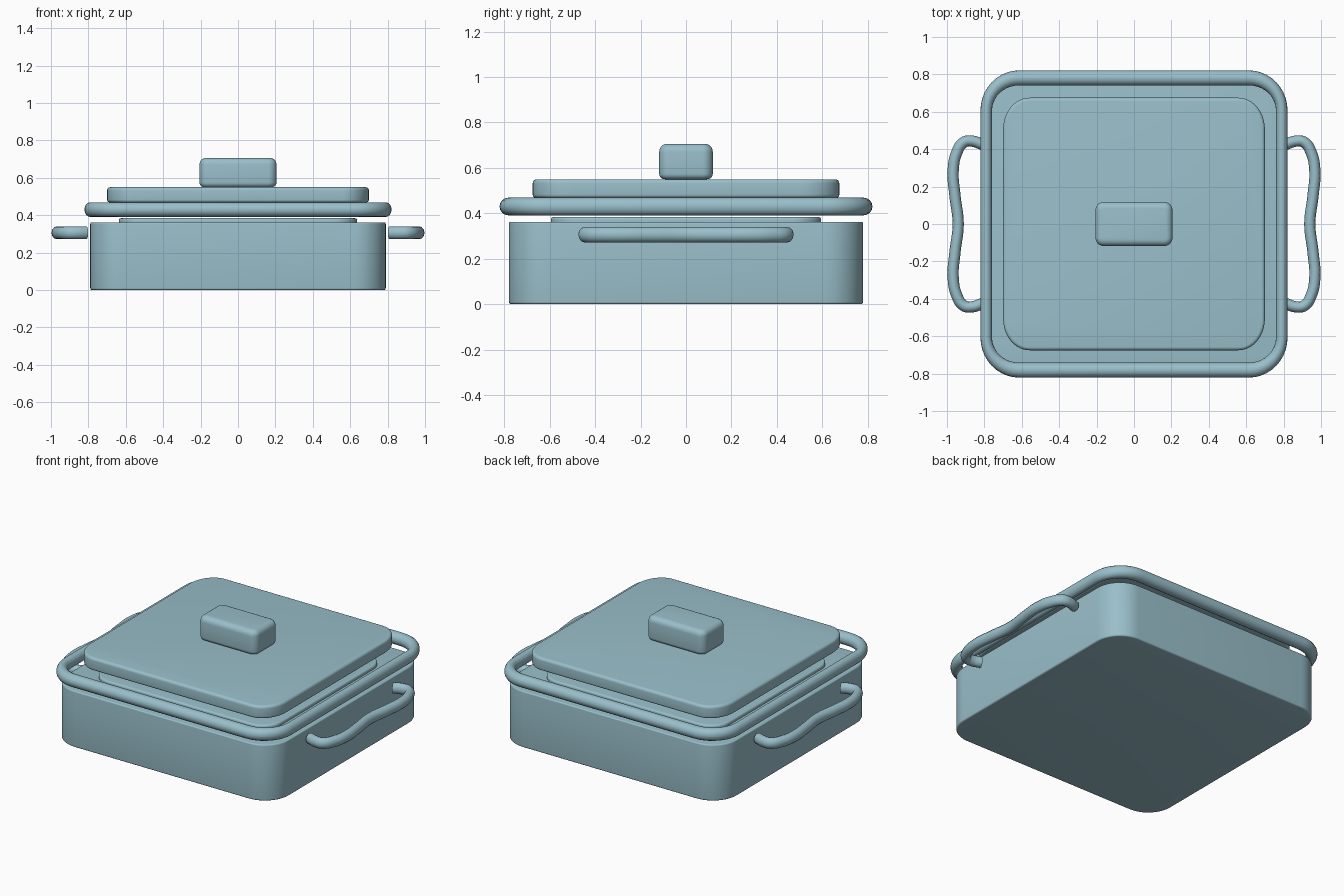
import bpy, bmesh
from math import sin, cos, pi, radians

cube = bpy.data.objects.get("Cube")
if cube:
    bpy.data.objects.remove(cube)

BLUE = (0.32, 0.52, 0.59, 1)
enamel = bpy.data.materials.new("pale_blue_enamel")
enamel.use_nodes = True
enamel.diffuse_color = BLUE
enamel.node_tree.nodes["Principled BSDF"].inputs["Base Color"].default_value = BLUE


def finish(obj):
    obj.data.materials.clear()
    obj.data.materials.append(enamel)
    bpy.ops.object.select_all(action='DESELECT')
    obj.select_set(True)
    bpy.context.view_layer.objects.active = obj
    bpy.ops.object.shade_smooth_by_angle(angle=radians(35))


def rounded_outline(hx, hy, rx, ry, steps=10):
    """Rectangle of half sizes hx, hy with elliptical corners."""
    points = []
    for quarter, (sx, sy) in enumerate([(1, 1), (-1, 1), (-1, -1), (1, -1)]):
        for i in range(steps + 1):
            a = (quarter + i / steps) * pi / 2
            points.append((sx * (hx - rx) + rx * cos(a), sy * (hy - ry) + ry * sin(a)))
    return points


def loft(name, hx, hy, rx, ry, section, closed=False):
    """Join outlines offset by (dx, dy) at height z; cap the ends unless closed."""
    bm = bmesh.new()
    loops = []
    for dx, dy, z in section:
        outline = rounded_outline(hx + dx, hy + dy, rx + dx, ry + dy)
        loops.append([bm.verts.new((x, y, z)) for x, y in outline])
    pairs = list(zip(loops, loops[1:]))
    if closed:
        pairs.append((loops[-1], loops[0]))
    else:
        bm.faces.new(loops[0][::-1])
        bm.faces.new(loops[-1])
    n = len(loops[0])
    for low, high in pairs:
        for i in range(n):
            j = (i + 1) % n
            bm.faces.new((low[i], low[j], high[j], high[i]))
    bmesh.ops.recalc_face_normals(bm, faces=bm.faces)
    mesh = bpy.data.meshes.new(name)
    bm.to_mesh(mesh)
    bm.free()
    obj = bpy.data.objects.new(name, mesh)
    bpy.context.collection.objects.link(obj)
    finish(obj)


def slab(name, hx, hy, rx, ry, bottom, top, low_round, top_round, steps=5):
    """Solid rounded block with rounded lower and upper edges."""
    section = []
    for i in range(steps + 1):
        a = i / steps * pi / 2
        d = low_round * (sin(a) - 1)
        section.append((d, d, bottom + low_round * (1 - cos(a))))
    for i in range(steps + 1):
        a = i / steps * pi / 2
        d = top_round * (cos(a) - 1)
        section.append((d, d, top + top_round * (sin(a) - 1)))
    loft(name, hx, hy, rx, ry, section)


# Pot, lid plug, lid and knob
slab("pot_body", 0.79, 0.78, 0.17, 0.17, 0, 0.362, 0.01, 0.008)
slab("lid_plug", 0.637, 0.595, 0.13, 0.13, 0.34, 0.384, 0.005, 0.012)
slab("lid_plate", 0.70, 0.675, 0.14, 0.17, 0.468, 0.55, 0.015, 0.018)
slab("lid_knob", 0.206, 0.118, 0.045, 0.045, 0.55, 0.706, 0.025, 0.035)

# Rim tube around the lid
tube = [(0.031 * cos(a), 0.04 * sin(a + pi / 2), 0.43 + 0.039 * sin(a))
        for a in [k * pi / 8 for k in range(16)]]
loft("rim_tube", 0.79, 0.781, 0.175, 0.175, tube, closed=True)

# Wavy side handles
half_path = [(0.81, 0.425), (0.865, 0.443), (0.91, 0.437), (0.95, 0.375),
             (0.967, 0.28), (0.957, 0.15), (0.94, 0.0)]
path = half_path + [(x, -y) for x, y in half_path[-2::-1]]
for side, sign in (("left", 1), ("right", -1)):
    curve = bpy.data.curves.new(side + "_handle", 'CURVE')
    curve.dimensions = '3D'
    curve.bevel_depth = 0.03
    curve.bevel_resolution = 4
    curve.resolution_u = 8
    curve.use_fill_caps = True
    spline = curve.splines.new('BEZIER')
    spline.bezier_points.add(len(path) - 1)
    for point, (x, y) in zip(spline.bezier_points, path):
        point.co = (sign * x, y, 0)
        point.handle_left_type = point.handle_right_type = 'AUTO'
    obj = bpy.data.objects.new(side + "_handle", curve)
    bpy.context.collection.objects.link(obj)
    obj.location.z = 0.306
    obj.scale.z = 1.15
    bpy.ops.object.select_all(action='DESELECT')
    obj.select_set(True)
    bpy.context.view_layer.objects.active = obj
    bpy.ops.object.convert(target='MESH')
    bm = bmesh.new()
    bm.from_mesh(obj.data)
    bmesh.ops.recalc_face_normals(bm, faces=bm.faces)
    bm.to_mesh(obj.data)
    bm.free()
    finish(obj)
